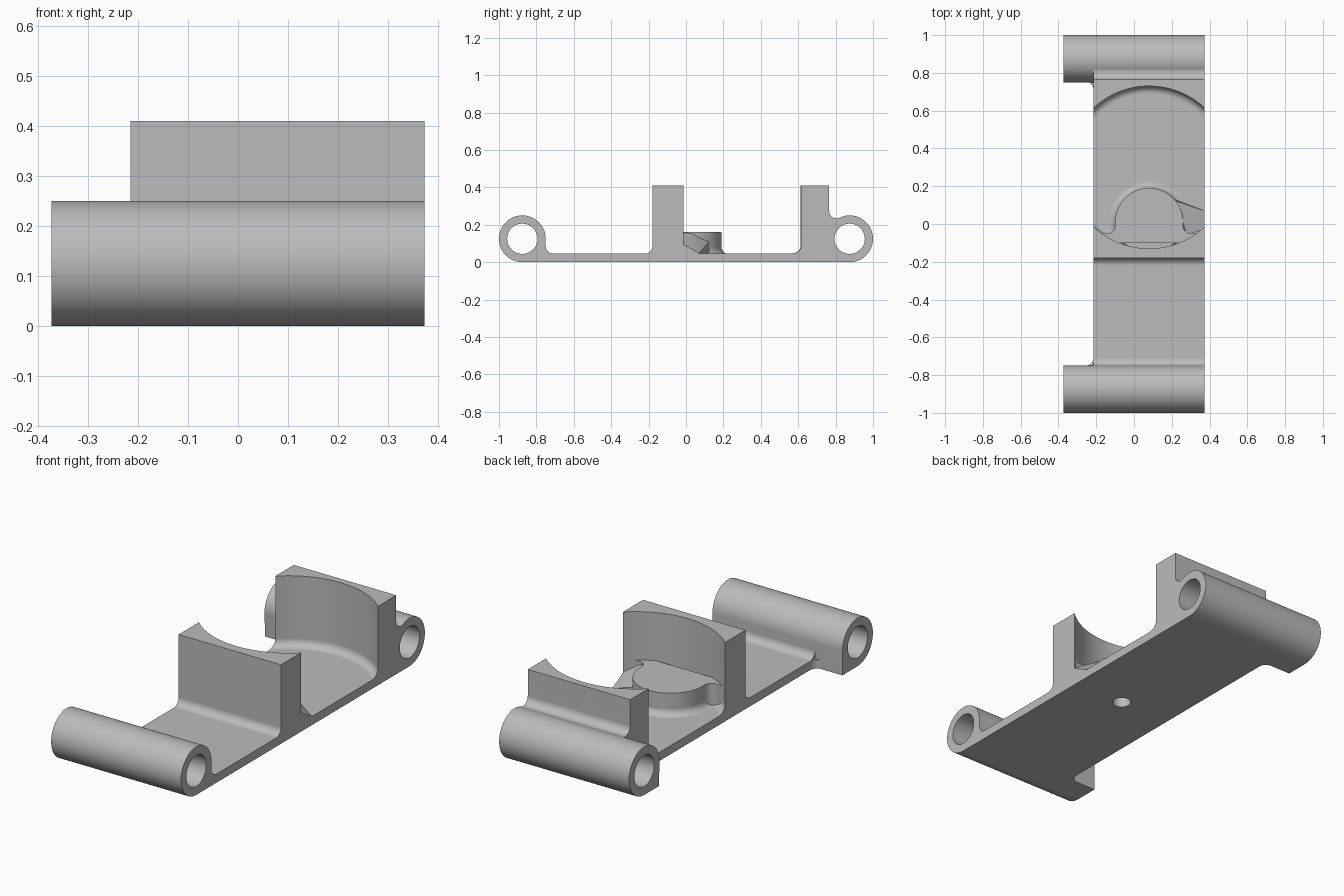
import bpy, bmesh
from math import sin, cos, pi, radians
from mathutils import Matrix, Vector

old = bpy.data.objects.get("Cube")
if old:
    bpy.data.objects.remove(old)

grey = bpy.data.materials.new("plain_grey")
grey.use_nodes = True
colour = (0.5, 0.5, 0.5, 1)
grey.diffuse_color = colour
grey.node_tree.nodes["Principled BSDF"].inputs["Base Color"].default_value = colour

X0, X1, EDGE = -0.373, 0.373, -0.215   # bar ends and plate edge
BAR_Y, BAR_R, BORE = 0.875, 0.125, 0.081
FLOOR, TOP, FIL = 0.045, 0.41, 0.04
MID = 0.08                             # centre line of the saddle


def arc(cx, cy, r, a0, a1, n=8):
    steps = [radians(a0 + (a1 - a0) * i / n) for i in range(n + 1)]
    return [(cx + r * cos(a), cy + r * sin(a)) for a in steps]


def finish(name, bm):
    bmesh.ops.recalc_face_normals(bm, faces=bm.faces)
    mesh = bpy.data.meshes.new(name)
    bm.to_mesh(mesh)
    bm.free()
    mesh.materials.append(grey)
    ob = bpy.data.objects.new(name, mesh)
    bpy.context.collection.objects.link(ob)
    return ob


def prism(name, pts, lo, hi, along_x=False):
    """Extrude a profile: (y, z) along x, or (x, y) along z."""
    bm = bmesh.new()
    place = (lambda a, b: (lo, a, b)) if along_x else (lambda a, b: (a, b, lo))
    face = bm.faces.new([bm.verts.new(place(a, b)) for a, b in pts])
    out = bmesh.ops.extrude_face_region(bm, geom=[face])
    move = Vector((hi - lo, 0, 0) if along_x else (0, 0, hi - lo))
    bmesh.ops.translate(bm, vec=move, verts=[v for v in out["geom"] if isinstance(v, bmesh.types.BMVert)])
    return finish(name, bm)


def lathe(name, pts, x, y, steps=96):
    """Spin an (r, z) profile around a vertical axis."""
    bm = bmesh.new()
    vs = [bm.verts.new((r, 0, z)) for r, z in pts]
    es = [bm.edges.new(p) for p in zip(vs, vs[1:])]
    bmesh.ops.spin(bm, geom=vs + es, cent=(0, 0, 0), axis=(0, 0, 1),
                   angle=2 * pi, steps=steps)
    bmesh.ops.remove_doubles(bm, verts=bm.verts, dist=1e-5)
    bmesh.ops.transform(bm, matrix=Matrix.Translation((x, y, 0)), verts=bm.verts)
    return finish(name, bm)


def combine(target, tool, operation):
    mod = target.modifiers.new(operation, "BOOLEAN")
    mod.operation, mod.object, mod.solver = operation, tool, "EXACT"
    bpy.context.view_layer.objects.active = target
    bpy.ops.object.modifier_apply(modifier=mod.name)
    bpy.data.objects.remove(tool)


# Plate with the solid saddle block and filleted feet
side = [(-BAR_Y, 0), (BAR_Y, 0), (BAR_Y, BAR_R)]
side += arc(0.805, 0.274, FIL, 295, 180)
side += [(0.765, TOP), (-0.18, TOP)]
side += arc(-0.22, FLOOR + FIL, FIL, 0, -90)
side += arc(-0.71, FLOOR + FIL, FIL, 270, 180)
side += [(-0.75, BAR_R), (-BAR_Y, BAR_R)]
body = prism("hinged_saddle_bracket", side, EDGE, X1, True)

# Round seat between the two walls
seat = [(0, FLOOR)] + arc(0.39, FLOOR + FIL, FIL, -90, 0) + [(0.43, 0.6), (0, 0.6)]
combine(body, lathe("seat_cutter", seat, MID, 0.3, 128), "DIFFERENCE")

# Raised pad blending into the front wall
half = [(MID - 0.18, 0.01)] + arc(-0.14, -0.01, FIL, 0, -90) + [(-0.175, -0.047), (-0.165, -0.1)]
plan = arc(MID, 0.01, 0.18, 0, 180, 40)[:-1] + half
plan += [(2 * MID - x, y) for x, y in reversed(half[1:])]
combine(body, prism("pad", plan, 0.03, 0.16), "UNION")
foot = [(0, 0.03), (0.215, 0.03)] + arc(0.215, FLOOR + 0.035, 0.035, -90, -180) + [(0.17, 0.09), (0, 0.09)]
combine(body, lathe("pad_foot", foot, MID, 0.01), "UNION")

# Small ramp from the pad to the left edge
bm = bmesh.new()
for p in [(X1, -0.025, 0.03), (X1, -0.025, 0.1), (X1, 0.07, 0.03), (X1, 0.07, 0.048),
          (0.19, 0.14, 0.03), (0.2, 0.13, 0.12), (0.25, 0.04, 0.155),
          (0.28, -0.06, 0.155), (0.2, -0.06, 0.03)]:
    bm.verts.new(p)
bmesh.ops.convex_hull(bm, input=bm.verts)
combine(body, finish("pad_ramp", bm), "UNION")

# Hinge bars, corner fillets and bores at both ends
for s, inner in ((-1, 0.75), (1, 0.755)):
    ring = arc(-BAR_Y, BAR_R, BAR_R, 0, 270, 48) + [(-inner, 0)]
    bar = prism("hinge_bar", [(-s * y, z) for y, z in ring], X0, X1, True)
    combine(body, bar, "UNION")
    gusset = arc(EDGE - FIL, inner - FIL, FIL, 0, 90) + [(EDGE - FIL, inner + 0.03), (EDGE + 0.03, inner + 0.03), (EDGE + 0.03, inner - FIL)]
    height = FLOOR if s < 0 else BAR_R
    combine(body, prism("corner_fillet", [(x, s * y) for x, y in gusset], 0, height), "UNION")
for s in (-1, 1):
    bore = prism("bore_cutter", arc(s * BAR_Y, BAR_R, BORE, 0, 360, 48)[:-1], X0 - 0.1, X1 + 0.1, True)
    combine(body, bore, "DIFFERENCE")

# Blind hole under the pad
hole = prism("hole_cutter", arc(MID, 0, 0.045, 0, 360, 32)[:-1], -0.1, 0.12)
combine(body, hole, "DIFFERENCE")

bpy.ops.object.select_all(action="DESELECT")
body.select_set(True)
bpy.context.view_layer.objects.active = body
bpy.ops.object.shade_smooth_by_angle(angle=radians(30))
body.modifiers.new("even_normals", "WEIGHTED_NORMAL").keep_sharp = True
